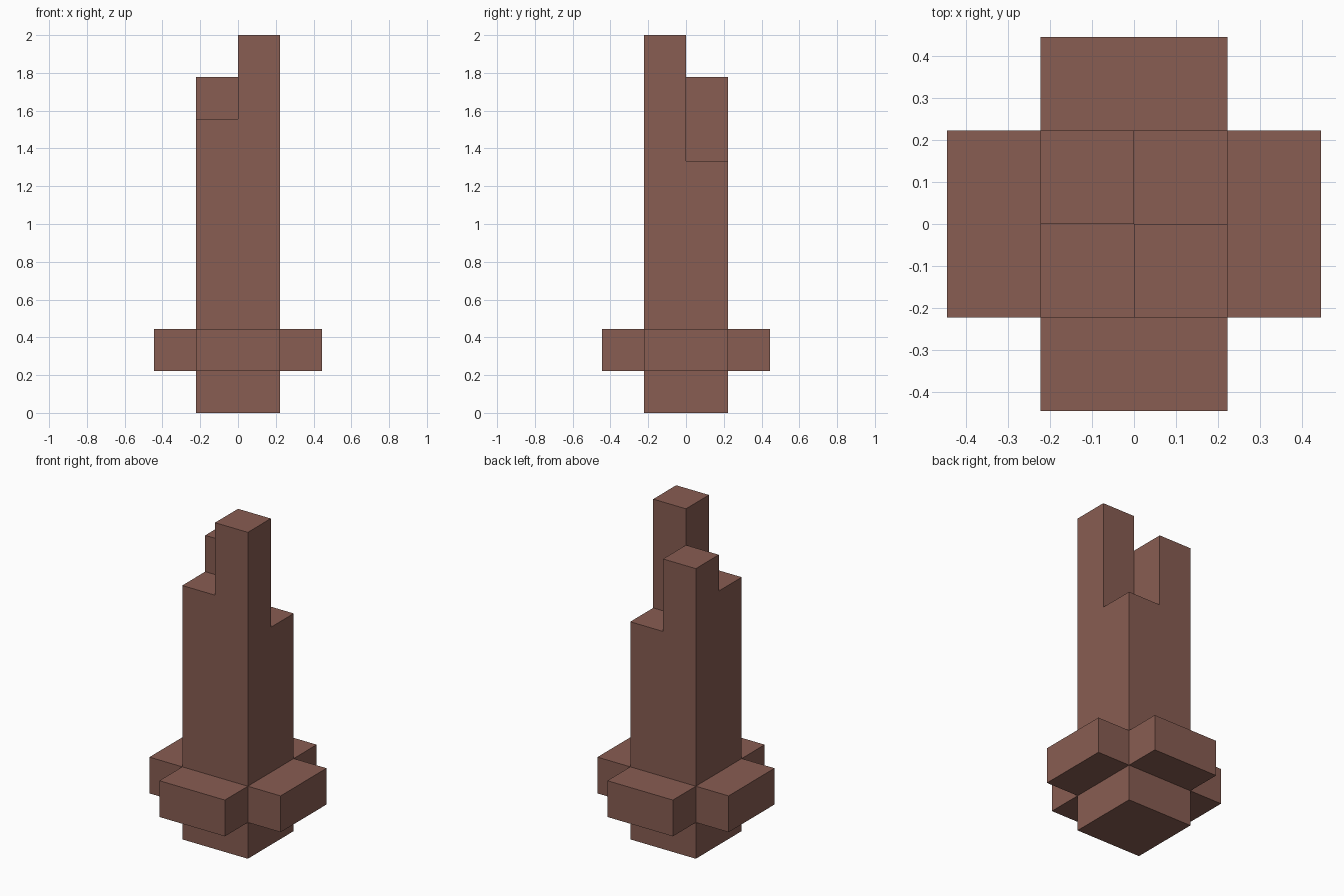
import bpy, bmesh
from math import radians
from collections import Counter
from mathutils import Vector, Matrix

if "Cube" in bpy.data.objects:
    bpy.data.objects.remove(bpy.data.objects["Cube"], do_unlink=True)

U = 2 / 9  # block size

brown = bpy.data.materials.new("brown")
brown.use_nodes = True
colour = (0.246, 0.109, 0.084, 1)
brown.diffuse_color = colour
brown.node_tree.nodes["Principled BSDF"].inputs["Base Color"].default_value = colour


def build(name, cells, turn=0):
    """Fuse unit blocks, given by their lower corners, into one clean shell."""
    bm = bmesh.new()
    for cell in cells:
        centre = (Vector(cell) + Vector((0.5, 0.5, 0.5))) * U
        bmesh.ops.create_cube(bm, size=U, matrix=Matrix.Translation(centre))

    def key(face):
        return tuple(round(c, 4) + 0.0 for c in face.calc_center_median())

    # Drop walls shared by two blocks, then merge flat areas
    count = Counter(key(f) for f in bm.faces)
    inner = [f for f in bm.faces if count[key(f)] > 1]
    bmesh.ops.delete(bm, geom=inner, context='FACES')
    bmesh.ops.remove_doubles(bm, verts=bm.verts[:], dist=0.001)
    bmesh.ops.dissolve_limit(bm, angle_limit=0.01, verts=bm.verts[:], edges=bm.edges[:])
    bmesh.ops.rotate(bm, verts=bm.verts[:], matrix=Matrix.Rotation(radians(turn), 3, 'Z'))
    mesh = bpy.data.meshes.new(name)
    bm.to_mesh(mesh)
    bm.free()
    mesh.materials.append(brown)
    bpy.context.collection.objects.link(bpy.data.objects.new(name, mesh))


# Shaft: four columns of different heights, in blocks
heights = {(0, -1): 9, (-1, 0): 8, (-1, -1): 7, (0, 0): 6}
build("shaft", [(x, y, z) for (x, y), h in heights.items() for z in range(h)])

# Four arms of the cross guard
for i, side in enumerate(("left", "back", "right", "front")):
    build(side + "_arm", [(1, -1, 1), (1, 0, 1)], turn=90 * i)
